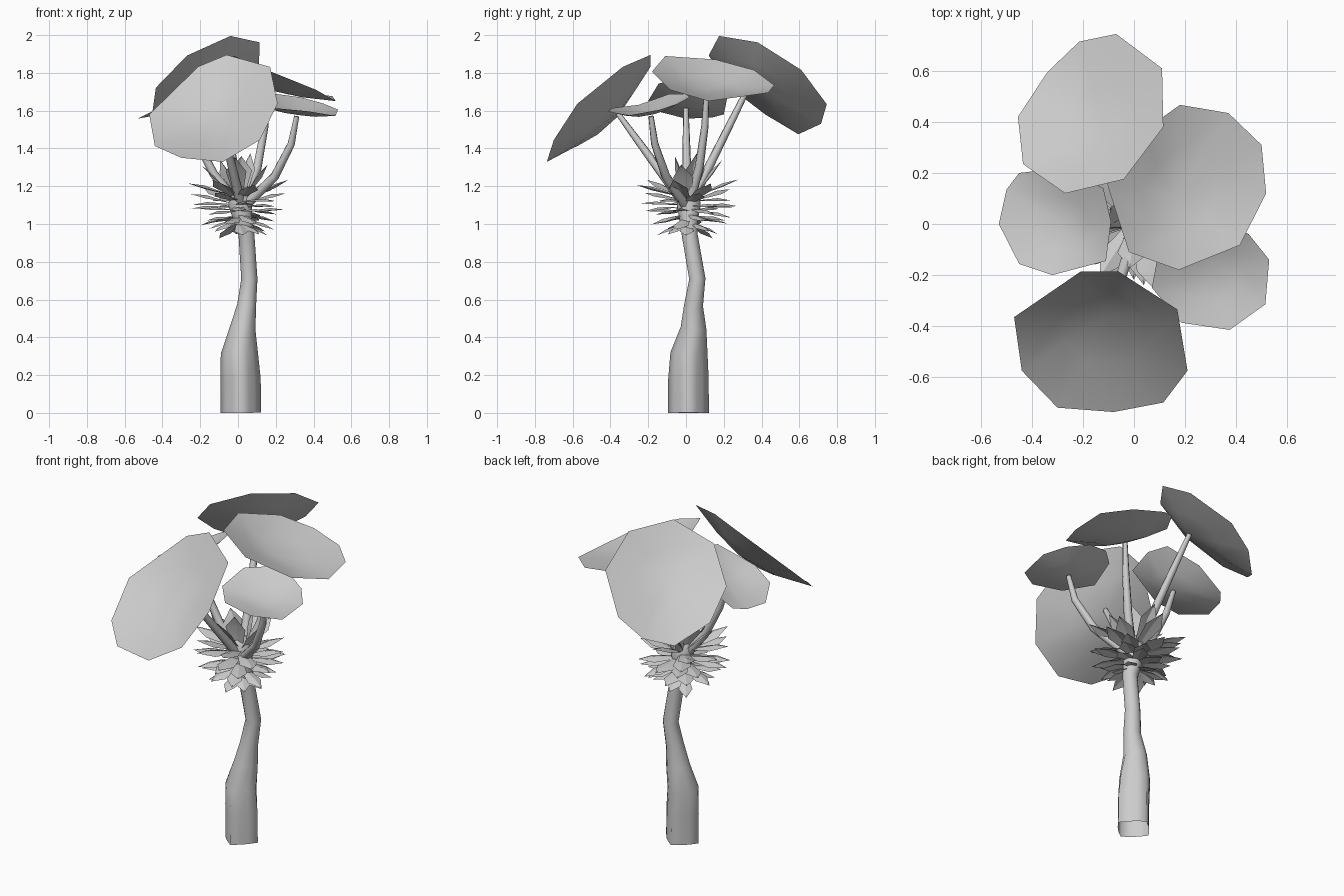
import bpy, bmesh, math, random
from mathutils import Vector, Matrix

cube = bpy.data.objects.get("Cube")
if cube:
    bpy.data.objects.remove(cube, do_unlink=True)
random.seed(4)

grey = bpy.data.materials.new("plant_grey")
grey.use_nodes = True
grey.diffuse_color = (0.6, 0.6, 0.6, 1)
grey.node_tree.nodes["Principled BSDF"].inputs["Base Color"].default_value = (0.6, 0.6, 0.6, 1)


def finish(bm, name, angle):
    """Turn a bmesh into a named, shaded object."""
    bmesh.ops.recalc_face_normals(bm, faces=bm.faces)
    mesh = bpy.data.meshes.new(name)
    bm.to_mesh(mesh)
    bm.free()
    mesh.materials.append(grey)
    obj = bpy.data.objects.new(name, mesh)
    bpy.context.collection.objects.link(obj)
    bpy.ops.object.select_all(action='DESELECT')
    obj.select_set(True)
    bpy.context.view_layer.objects.active = obj
    bpy.ops.object.shade_smooth_by_angle(angle=math.radians(angle))


def tube(name, path, radii, sides, pinches=None):
    """Sweep a round section, open at the foot, along a path; a pinch narrows its diagonals."""
    bm = bmesh.new()
    pts = [Vector(p) for p in path]
    pinches = pinches or [0] * len(pts)
    up = Vector((0, 0, 1))
    rings = []
    for i, (p, r, pinch) in enumerate(zip(pts, radii, pinches)):
        before, after = pts[max(i - 1, 0)], pts[min(i + 1, len(pts) - 1)]
        turn = up.rotation_difference(after - before)
        ring = []
        for k in range(sides):
            a = math.tau * k / sides
            reach = r * (1 - pinch * math.sin(2 * a) ** 2)
            ring.append(bm.verts.new(p + turn @ Vector((reach * math.cos(a), reach * math.sin(a), 0))))
        rings.append(ring)
    for low, high in zip(rings, rings[1:]):
        for k in range(sides):
            n = (k + 1) % sides
            bm.faces.new((low[k], low[n], high[n], high[k]))
    bm.faces.new(rings[-1])
    finish(bm, name, 75)


def dish_leaf(name, outline, plane, hub, dip):
    """Shallow dish on a tilted plane, lowest at the hub; returns the hub point.
    A third value in an outline point lifts or droops the rim there."""
    base, slope_x, slope_y = plane

    def point(x, y, rise):
        return Vector((x, y, base + slope_x * x + slope_y * y + rise))

    bm = bmesh.new()
    centre = bm.verts.new(point(*hub, -dip))
    rings = []
    for t in (0.5, 1.0):
        ring = []
        for x, y, *lift in outline:
            rise = sum(lift) * t * t - dip * (1 - t ** 1.5)
            ring.append(bm.verts.new(point(hub[0] + t * (x - hub[0]), hub[1] + t * (y - hub[1]), rise)))
        rings.append(ring)
    n = len(outline)
    inner, outer = rings
    for k in range(n):
        m = (k + 1) % n
        bm.faces.new((centre, inner[k], inner[m]))
        bm.faces.new((inner[k], outer[k], outer[m], inner[m]))
    top = centre.co.copy()
    finish(bm, name, 60)
    return top


# Trunk with a bend and a swollen, squared foot: x, y, z, radius, pinch
trunk = [(.015, .013, 0, .108, .26), (.013, .013, .18, .107, .26), (.008, .016, .31, .099, .18),
         (.025, .04, .45, .068, .05), (.046, .04, .57, .05, 0), (.06, .06, .71, .043, 0),
         (.045, .02, .94, .042, 0), (.025, .015, 1.03, .05, 0), (.012, .015, 1.1, .063, 0),
         (.01, .012, 1.18, .055, 0), (.01, .01, 1.22, .02, 0)]
tube("trunk", [p[:3] for p in trunk], [p[3] for p in trunk], 12, [p[4] for p in trunk])

# Dish leaves: outline seen from above, plane (height, slopes), hub, depth, stalk bow
leaves = {
    "front": ([(-.47, -.365, .01), (-.44, -.575, .05), (-.3, -.72, .09), (-.08, -.737, .01),
               (.115, -.7, .02), (.21, -.575, .05), (.17, -.335, .01), (-.06, -.187),
               (-.21, -.187, -.01)],
              (2.11, .345, 1.036), (-.1, -.36), .11, 0),
    "back": ([(-.07, .745, .01), (.11, .61), (.115, .38), (-.04, .175), (-.27, .12),
              (-.435, .235), (-.455, .42, -.015), (-.34, .595, -.08), (-.215, .715, -.025)],
             (2.128, .6, -.62), (-.105, .345), .09, 0),
    "upper_left": ([(.18, .467), (.37, .435, .025), (.5, .31, .04), (.518, .12), (.415, -.083),
                    (.175, -.18), (-.02, -.11, .02), (-.105, .155), (.03, .36, .015)],
                   (1.85, -.36, -.108), (.155, .11), .07, 1),
    "lower_left": ([(.45, -.04), (.53, -.14), (.515, -.315), (.375, -.415, .02), (.185, -.387),
                    (.07, -.25, -.03), (.1, -.09), (.2, .0), (.33, .02)],
                   (1.723, -.17, .2), (.31, -.185), .055, 1),
    "right": ([(-.45, .2), (-.5, .135), (-.53, 0), (-.45, -.157), (-.32, -.2),
               (-.11, -.145, .01), (-.09, .01, .05), (-.12, .14, .06), (-.28, .22, .03)],
              (1.77, .4, -.05), (-.28, .0), .04, .6),
}
foot = Vector((.02, .01, 1.08))
for side, (outline, plane, hub, dip, bow) in leaves.items():
    top = dish_leaf(side + "_dish_leaf", outline, plane, hub, dip)
    # Stalk from the crown to the hub
    top.z -= .008
    span = top - foot
    path = [foot]
    for height, bulge in ((.35, .25), (.7, .2)):
        reach = height + bulge * bow
        path.append(foot + Vector((span.x * reach, span.y * reach, span.z * height)))
    path.append(top)
    tube(side + "_stalk", path, (.028, .024, .02, .014), 7)


def blade(bm, origin, heading, pitch, length, width):
    """One pointed leaf, folded along its midrib."""
    place = (Matrix.Translation(origin) @ Matrix.Rotation(heading, 4, 'Z')
             @ Matrix.Rotation(-pitch, 4, 'Y'))

    def v(along, across, up):
        return bm.verts.new(place @ Vector((along * length, across * width, up * width)))

    root, tip, mid = v(.1, 0, -.06), v(1, 0, -.04), v(.66, 0, .08)
    for s in (-1, 1):
        edge, neck = v(.64, s * .5, -.08), v(.1, s * .25, -.06)
        bm.faces.new((root, mid, edge, neck)[::s])
        bm.faces.new((mid, tip, edge)[::s])


# Crown tiers: height, pitch, length, width, count
tiers = [(1.02, -25, .16, .075, 8), (1.05, -14, .2, .085, 9), (1.085, -5, .235, .09, 9),
         (1.115, 5, .25, .1, 9), (1.14, 17, .26, .1, 7), (1.15, 48, .25, .11, 4),
         (1.15, 72, .23, .12, 3)]
for tier, (z, pitch, length, width, count) in enumerate(tiers):
    bm = bmesh.new()
    for k in range(count):
        heading = math.tau * (k + tier * .38) / count + random.uniform(-.15, .15)
        origin = Vector((.005 + .02 * math.cos(heading), .012 + .02 * math.sin(heading),
                         z + random.uniform(-.015, .015)))
        blade(bm, origin, heading, math.radians(pitch + random.uniform(-7, 7)),
              length * random.uniform(.9, 1.06), width)
    finish(bm, "crown_leaves_tier_" + "abcdefg"[tier], 20)
